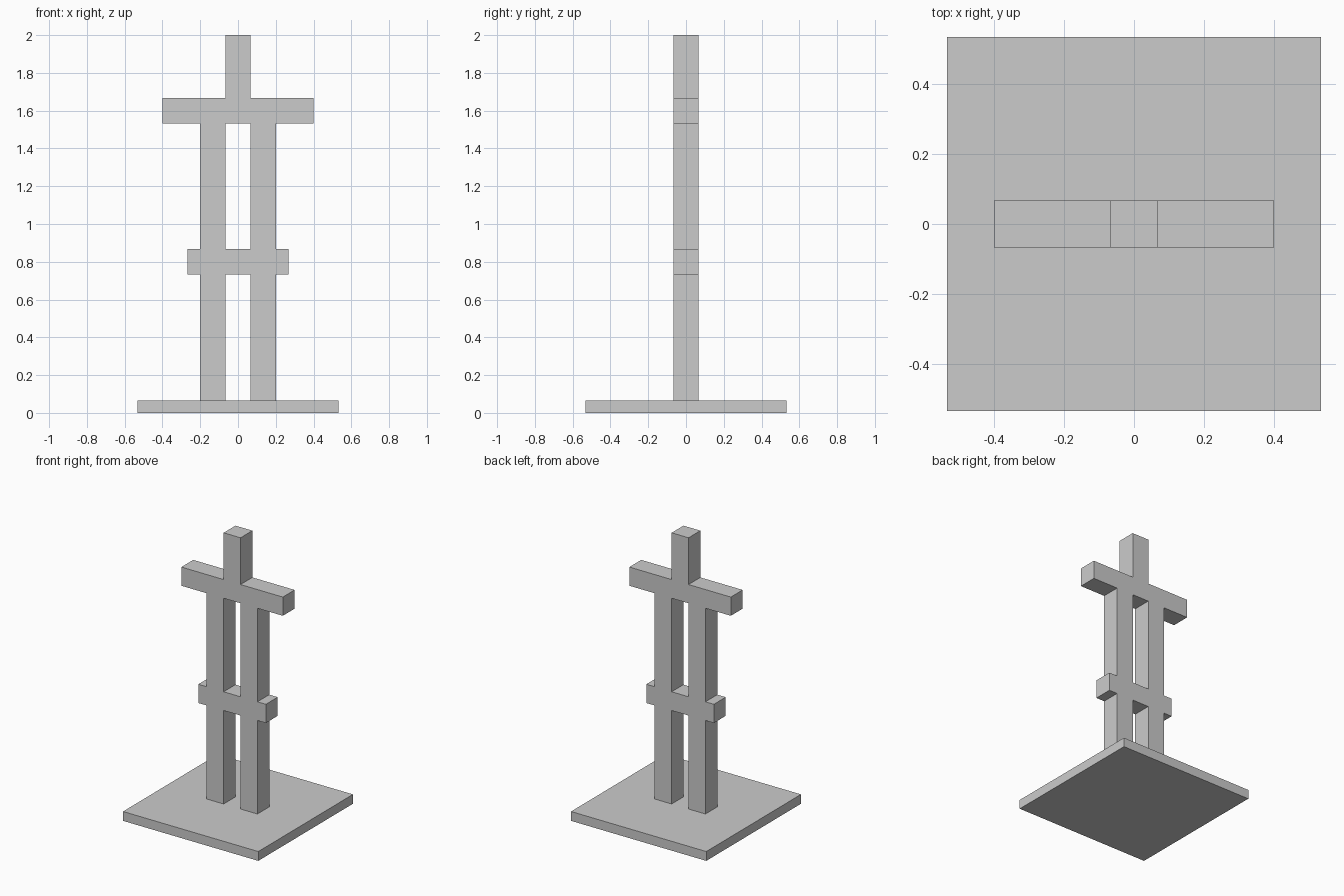
import bpy

if "Cube" in bpy.data.objects:
    bpy.data.objects.remove(bpy.data.objects["Cube"])

U = 2 / 30  # the model sits on a regular grid, 30 cells tall


def box(name, x0, x1, y0, y1, z0, z1):
    """Axis-aligned box given by its limits in grid cells."""
    bpy.ops.mesh.primitive_cube_add(
        size=1,
        location=((x0 + x1) / 2 * U, (y0 + y1) / 2 * U, (z0 + z1) / 2 * U))
    obj = bpy.context.object
    obj.name = name
    obj.scale = ((x1 - x0) * U, (y1 - y0) * U, (z1 - z0) * U)
    bpy.ops.object.transform_apply(location=False, rotation=False, scale=True)
    return obj


# Square base plate
box("base_plate", -8, 8, -8, 8, 0, 1)

# Paired uprights, split where the lower crossbar passes between them
for side, x in (("left", -3), ("right", 1)):
    box(f"{side}_lower_upright", x, x + 2, -1, 1, 1, 11)
    box(f"{side}_upper_upright", x, x + 2, -1, 1, 13, 23)

# Crossbars
box("lower_crossbar", -4, 4, -1, 1, 11, 13)
box("upper_crossbar", -6, 6, -1, 1, 23, 25)

# Top post
box("top_post", -1, 1, -1, 1, 25, 30)
